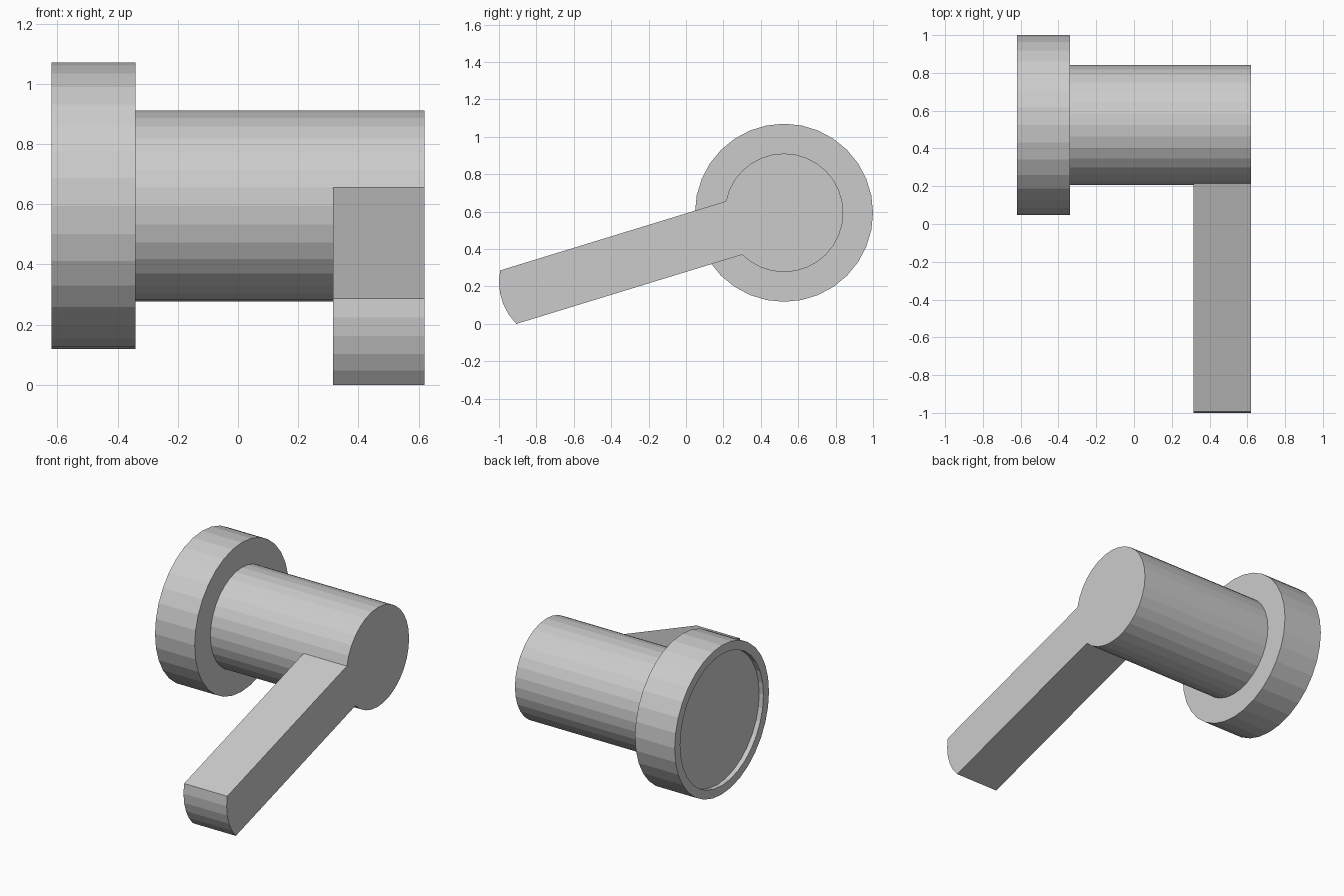
import bpy, bmesh
from math import cos, sin, tau
from mathutils import Vector

if "Cube" in bpy.data.objects:
    bpy.data.objects.remove(bpy.data.objects["Cube"])

SIDES = 32
CY, CZ = 0.524, 0.594          # axis of the turned body, along x
LEVER = Vector((0, -1.207, -0.37))

# (x, radius): recessed flange face, flange rim, step, shaft, lever section
PROFILE = [(-0.59, 0.42), (-0.62, 0.42), (-0.62, 0.476), (-0.34, 0.476),
           (-0.34, 0.317), (0.315, 0.317), (0.62, 0.317)]

bm = bmesh.new()


def ring(x, r):
    return [bm.verts.new((x, CY + r * cos(tau * i / SIDES), CZ + r * sin(tau * i / SIDES)))
            for i in range(SIDES)]


# Turned flange and shaft as one closed skin
rings = [ring(x, r) for x, r in PROFILE]
for a, b in zip(rings, rings[1:]):
    strip = [bm.faces.new((a[i], a[(i + 1) % SIDES], b[(i + 1) % SIDES], b[i]))
             for i in range(SIDES)]
bm.faces.new(rings[0])
bm.faces.new(rings[-1])
bmesh.ops.recalc_face_normals(bm, faces=bm.faces)

# Lever: five facets of the end section pulled out, keeping the rounded tip
patch = strip[15:20]
out = bmesh.ops.extrude_face_region(bm, geom=patch)
tip = [v for v in out["geom"] if isinstance(v, bmesh.types.BMVert)]
bmesh.ops.translate(bm, verts=tip, vec=LEVER)
old = [f for f in patch if f.is_valid]
if old:
    bmesh.ops.delete(bm, geom=old, context='FACES')
bmesh.ops.recalc_face_normals(bm, faces=bm.faces)

mesh = bpy.data.meshes.new("lever_handle")
bm.to_mesh(mesh)
bm.free()
bpy.context.collection.objects.link(bpy.data.objects.new("lever_handle", mesh))
